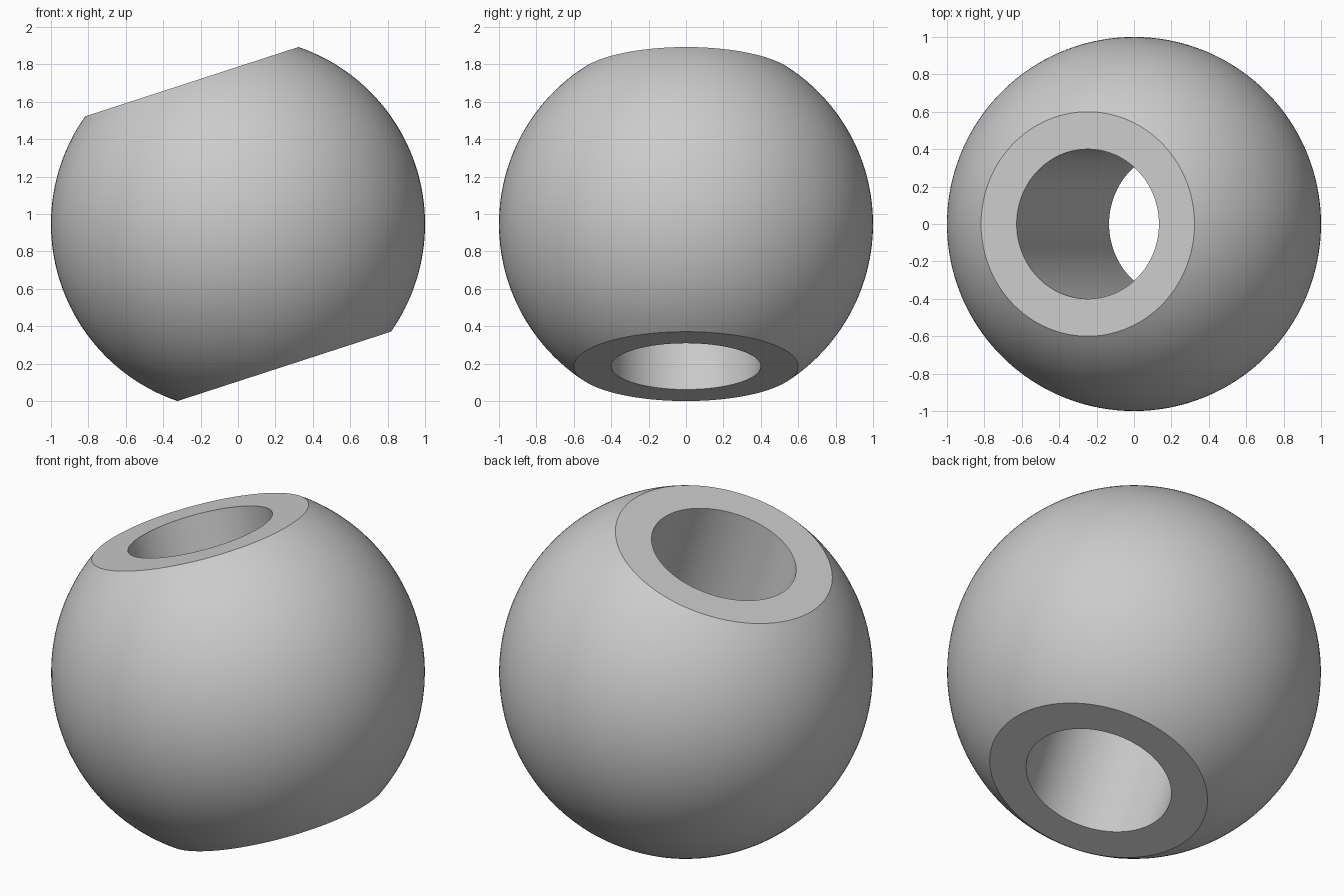
import bpy
import bmesh
from math import radians, sin, cos, asin, pi
from mathutils import Matrix

cube = bpy.data.objects.get("Cube")
if cube:
    bpy.data.objects.remove(cube, do_unlink=True)

RADIUS, FLAT, BORE = 1.0, 0.8, 0.4     # ball radius, flat distance from centre, bore radius
TILT = radians(18)
ARC_STEPS, SEGMENTS = 64, 144

grey = bpy.data.materials.new("plain_grey")
grey.use_nodes = True
colour = (0.6, 0.6, 0.6, 1.0)
grey.diffuse_color = colour
grey.node_tree.nodes["Principled BSDF"].inputs["Base Color"].default_value = colour

# Closed half section: bore wall plus outer arc, joined by the two flats
limit = asin(FLAT / RADIUS)
angles = [-limit + 2 * limit * i / ARC_STEPS for i in range(ARC_STEPS + 1)]
profile = [(RADIUS * cos(a), RADIUS * sin(a)) for a in angles]
profile += [(BORE, FLAT), (BORE, -FLAT)]

# Turn the section around the bore axis
bm = bmesh.new()
verts = [bm.verts.new((r, 0, z)) for r, z in profile]
edges = [bm.edges.new((v, verts[i - 1])) for i, v in enumerate(verts)]
bmesh.ops.spin(bm, geom=verts + edges, cent=(0, 0, 0), axis=(0, 0, 1),
               angle=2 * pi, steps=SEGMENTS, use_merge=True)
bmesh.ops.remove_doubles(bm, verts=bm.verts[:], dist=0.0001)
bmesh.ops.recalc_face_normals(bm, faces=bm.faces[:])

# Lean the bore to the right and rest the lower rim on the ground
rim = RADIUS * cos(limit)
height = FLAT * cos(TILT) + rim * sin(TILT)
bm.transform(Matrix.Translation((0, 0, height)) @ Matrix.Rotation(-TILT, 4, "Y"))

mesh = bpy.data.meshes.new("bored_ball")
bm.to_mesh(mesh)
bm.free()
mesh.materials.append(grey)
ball = bpy.data.objects.new("bored_ball", mesh)
bpy.context.collection.objects.link(ball)

bpy.ops.object.select_all(action="DESELECT")
ball.select_set(True)
bpy.context.view_layer.objects.active = ball
bpy.ops.object.shade_smooth_by_angle(angle=radians(25))
